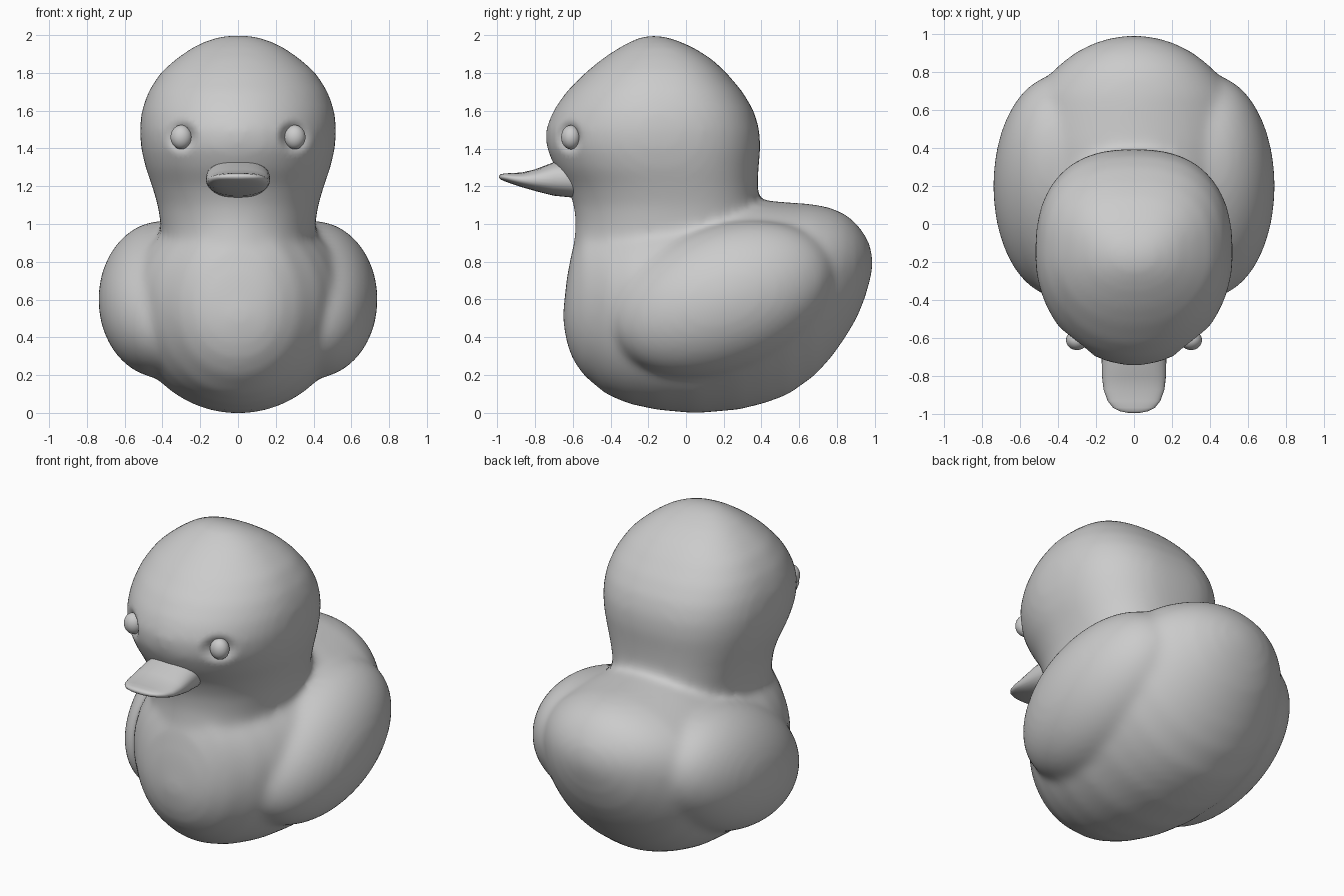
import bpy, bmesh, math
from mathutils import Vector, Matrix

if "Cube" in bpy.data.objects:
    bpy.data.objects.remove(bpy.data.objects["Cube"])


def sgn_pow(v, p):
    return math.copysign(abs(v) ** p, v)


def oval(a, b, n, count=48):
    """Superellipse points with half sizes a, b and exponent n."""
    for i in range(count):
        t = 2 * math.pi * i / count
        yield a * sgn_pow(math.cos(t), 2 / n), b * sgn_pow(math.sin(t), 2 / n)


def loft(bm, rings):
    """Skin a list of equal length point rings and cap both ends."""
    loops = [[bm.verts.new(p) for p in ring] for ring in rings]
    n = len(loops[0])
    for a, b in zip(loops, loops[1:]):
        for i in range(n):
            bm.faces.new((a[i], a[(i + 1) % n], b[(i + 1) % n], b[i]))
    bm.faces.new(loops[0][::-1])
    bm.faces.new(loops[-1])


def make(name, bm):
    bmesh.ops.recalc_face_normals(bm, faces=bm.faces[:])
    for f in bm.faces:
        f.smooth = True
    me = bpy.data.meshes.new(name)
    bm.to_mesh(me)
    bm.free()
    ob = bpy.data.objects.new(name, me)
    bpy.context.collection.objects.link(ob)
    return ob


def ellipsoid(bm, centre, radii, tilt=0):
    m = (Matrix.Translation(centre) @ Matrix.Rotation(math.radians(tilt), 4, 'X')
         @ Matrix.Diagonal((*radii, 1)))
    bmesh.ops.create_uvsphere(bm, u_segments=48, v_segments=32, radius=1, matrix=m)


bm = bmesh.new()

# torso: slices along y (y, bottom, top, half width, height of widest point)
torso = [(-.645, .47, .55, .05, .51), (-.63, .38, .70, .15, .53), (-.60, .29, .86, .23, .55),
         (-.54, .20, .99, .32, .57), (-.42, .10, 1.03, .43, .60), (-.30, .05, 1.06, .50, .60),
         (-.15, .018, 1.08, .56, .60), (.05, 0, 1.10, .59, .60), (.28, .02, 1.12, .60, .62),
         (.42, .055, 1.12, .59, .65), (.54, .10, 1.11, .57, .68), (.68, .20, 1.10, .52, .72),
         (.77, .30, 1.08, .45, .75), (.84, .40, 1.05, .38, .77), (.90, .50, 1.0, .30, .78),
         (.945, .61, .94, .21, .79), (.97, .70, .89, .13, .79), (.985, .76, .83, .05, .79)]
loft(bm, [[(x, y, mid + s * ((top - mid) if s > 0 else (mid - bot)))
           for x, s in oval(w, 1, 2)] for y, bot, top, w, mid in torso])

# wing bulges
for side in (-1, 1):
    ellipsoid(bm, (side * .40, .2, .60), (.335, .60, .38), 20)

# neck and head: slices along z (z, front, back, half width)
head = [(.60, -.635, .25, .30), (.70, -.625, .30, .33), (.80, -.61, .34, .36),
        (.90, -.59, .37, .39), (1.0, -.58, .38, .405), (1.1, -.59, .38, .42),
        (1.2, -.625, .375, .45), (1.3, -.69, .38, .485), (1.4, -.735, .39, .508),
        (1.5, -.74, .385, .516), (1.6, -.70, .355, .505), (1.7, -.63, .295, .47),
        (1.8, -.53, .21, .405), (1.87, -.445, .135, .325), (1.93, -.355, .04, .24),
        (1.97, -.28, -.05, .155), (1.993, -.22, -.13, .07)]
rings = []
for z, f, b, w in head:
    c = f + (b - f) * .51
    front = oval(w, c - f, 2)
    back = oval(w, b - c, 2.5)
    rings.append([(p[0], c + p[1], z) if p[1] < 0 else (q[0], c + q[1], z)
                  for p, q in zip(front, back)])
loft(bm, rings)

# blend torso, wings and head into one soft skin
raw = make("raw_body", bm)
rm = raw.modifiers.new("blend", 'REMESH')
rm.mode = 'VOXEL'
rm.voxel_size = .023
sm = raw.modifiers.new("soften", 'SMOOTH')
sm.factor, sm.iterations = .5, 18
dp = raw.modifiers.new("refill", 'DISPLACE')
dp.strength, dp.mid_level = .005, 0
skin = bpy.data.meshes.new_from_object(raw.evaluated_get(bpy.context.evaluated_depsgraph_get()))
bpy.data.objects.remove(raw)

# eye sockets pressed into the skin
bm = bmesh.new()
bm.from_mesh(skin)
for v in bm.verts:
    d = math.hypot(abs(v.co.x) - .30, v.co.z - 1.46)
    if v.co.y < -.3 and d < .10:
        k = .05 * (.5 + .5 * math.cos(math.pi * d / .10))
        v.co += k * Vector((-math.copysign(.45, v.co.x), .89, 0))
make("body", bm)

# eyes
for side, name in ((-1, "eye_right"), (1, "eye_left")):
    bm = bmesh.new()
    ellipsoid(bm, (side * .30, -.61, 1.46), (.057, .052, .064))
    make(name, bm)

# beak: slices along y (y, bottom, top, half width)
beak = [(-.50, 1.14, 1.35, .155), (-.60, 1.14, 1.345, .165), (-.70, 1.15, 1.328, .17),
        (-.80, 1.175, 1.29, .168), (-.87, 1.195, 1.273, .16), (-.93, 1.215, 1.27, .138),
        (-.965, 1.228, 1.268, .11), (-.983, 1.236, 1.264, .075), (-.992, 1.245, 1.257, .03)]
bm = bmesh.new()
loft(bm, [[(x, y, (b + t) / 2 + z) for x, z in oval(w, (t - b) / 2, 2.4, 32)]
          for y, b, t, w in beak])
make("beak", bm)
